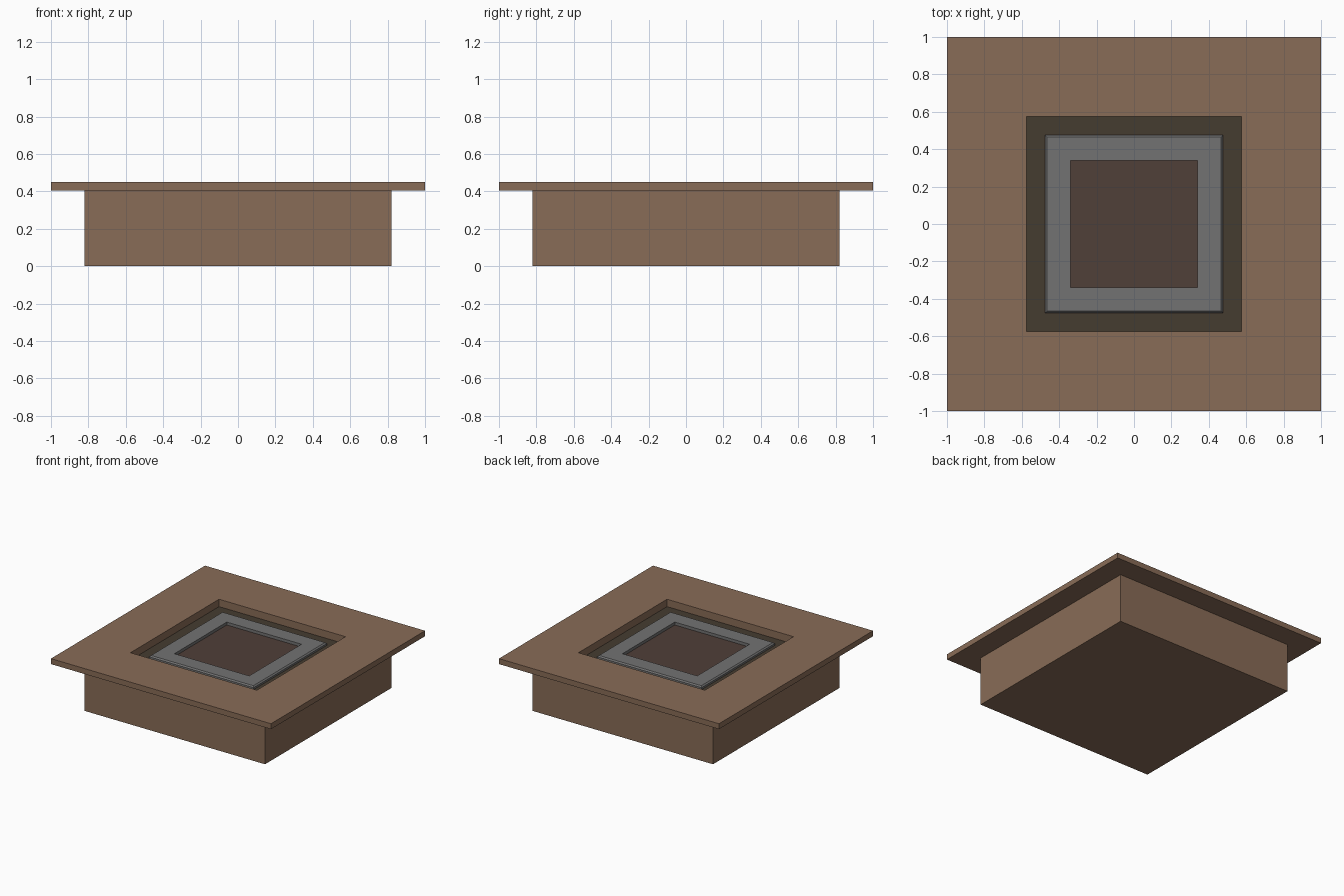
import bpy, bmesh

if "Cube" in bpy.data.objects:
    bpy.data.objects.remove(bpy.data.objects["Cube"])


def material(name, rgb):
    m = bpy.data.materials.new(name)
    m.diffuse_color = (*rgb, 1)
    m.use_nodes = True
    m.node_tree.nodes["Principled BSDF"].inputs["Base Color"].default_value = m.diffuse_color
    return m


def square_sweep(name, profile, mat=None, closed=True, caps=False):
    """Sweep a (half width, z) profile around a mitred square."""
    bm = bmesh.new()
    rings = [[bm.verts.new((sx * r, sy * r, z))
              for sx, sy in ((-1, -1), (1, -1), (1, 1), (-1, 1))]
             for r, z in profile]
    pairs = list(zip(rings, rings[1:]))
    if closed:
        pairs.append((rings[-1], rings[0]))
    for a, b in pairs:
        for i in range(4):
            j = (i + 1) % 4
            bm.faces.new((a[i], a[j], b[j], b[i]))
    if caps:
        bm.faces.new(rings[0][::-1])
        bm.faces.new(rings[-1])
    bmesh.ops.recalc_face_normals(bm, faces=bm.faces)
    mesh = bpy.data.meshes.new(name)
    bm.to_mesh(mesh)
    bm.free()
    ob = bpy.data.objects.new(name, mesh)
    bpy.context.collection.objects.link(ob)
    if mat:
        mesh.materials.append(mat)
    return ob


brown = material("brown", (0.25, 0.15, 0.095))
dark = material("dark_brown", (0.06, 0.045, 0.03))
ember = material("ember_brown", (0.08, 0.05, 0.04))
grey = material("burner_grey", (0.17, 0.17, 0.17))

# Solid base with a shallow recess under the table top
square_sweep("base", [(0.82, 0), (0.82, 0.405), (0.575, 0.405), (0.575, 0.385)],
             brown, closed=False, caps=True)

# Mitred table top
square_sweep("table_top", [(1, 0.405), (1, 0.45), (0.575, 0.45), (0.575, 0.405)], brown)

# Dark floor of the recess around the burner
square_sweep("recess_floor", [(0.574, 0.386), (0.574, 0.39), (0.34, 0.39), (0.34, 0.386)], dark)

# Burner frame with a slightly chamfered outer edge
square_sweep("burner_frame", [(0.475, 0.386), (0.475, 0.405), (0.465, 0.415),
                              (0.34, 0.415), (0.34, 0.386)], grey)

# Fire bed inside the burner frame
square_sweep("fire_bed", [(0.34, 0.386), (0.34, 0.391)], ember, closed=False, caps=True)
